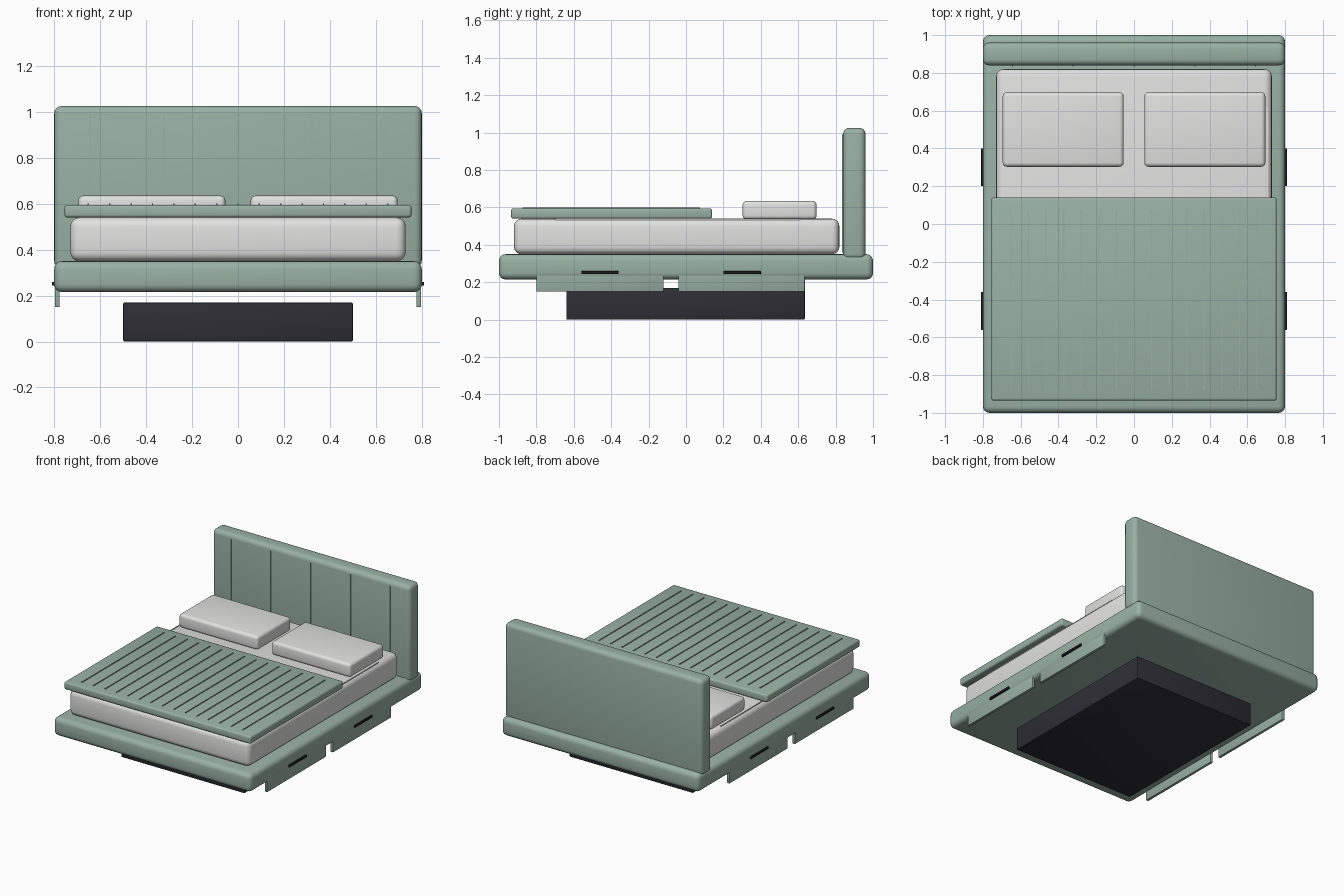
import bpy
import bmesh
import math
from mathutils import Vector

if "Cube" in bpy.data.objects:
    bpy.data.objects.remove(bpy.data.objects["Cube"])


def material(name, rgb):
    m = bpy.data.materials.new(name)
    m.diffuse_color = (*rgb, 1)
    m.use_nodes = True
    m.node_tree.nodes["Principled BSDF"].inputs["Base Color"].default_value = m.diffuse_color
    return m


GREEN = material("sage green fabric", (0.32, 0.44, 0.375))
WHITE = material("white linen", (0.76, 0.76, 0.755))
CHARCOAL = material("charcoal plinth", (0.028, 0.027, 0.036))
BLACK = material("black handle", (0.012, 0.012, 0.014))


def box(name, lo, hi, mat, bevel=0.0, segments=4):
    """Box between two corners, with optional rounded edges."""
    lo, hi = Vector(lo), Vector(hi)
    size = hi - lo
    bm = bmesh.new()
    bmesh.ops.create_cube(bm, size=1)
    for v in bm.verts:
        v.co = Vector(v.co[i] * size[i] for i in range(3))
    mesh = bpy.data.meshes.new(name)
    bm.to_mesh(mesh)
    bm.free()
    mesh.materials.append(mat)
    ob = bpy.data.objects.new(name, mesh)
    ob.location = (lo + hi) / 2
    bpy.context.collection.objects.link(ob)
    if bevel:
        mod = ob.modifiers.new("rounded edges", 'BEVEL')
        mod.width = bevel
        mod.segments = segments
        bpy.ops.object.select_all(action='DESELECT')
        ob.select_set(True)
        bpy.context.view_layer.objects.active = ob
        bpy.ops.object.modifier_apply(modifier=mod.name)
        bpy.ops.object.shade_smooth_by_angle(angle=math.radians(40))
    return ob


def side_box(name, x0, x1, y, z, mat, bevel=0.0, segments=3):
    """The same box on the left and right sides."""
    box(name + "_right", (x0, y[0], z[0]), (x1, y[1], z[1]), mat, bevel, segments)
    box(name + "_left", (-x1, y[0], z[0]), (-x0, y[1], z[1]), mat, bevel, segments)


# Base and upholstered frame
box("plinth", (-0.5, -0.64, 0), (0.5, 0.635, 0.17), CHARCOAL, 0.006, 2)
box("bed_frame", (-0.8, -1, 0.215), (0.8, 1, 0.35), GREEN, 0.035)

# Headboard with narrow vertical seams
box("headboard", (-0.8, 0.84, 0.32), (0.8, 0.96, 1.025), GREEN, 0.032)
for i in range(5):
    x = (i - 2) * 0.322
    box(f"headboard_seam_{i + 1}", (x - 0.003, 0.834, 0.36),
        (x + 0.003, 0.845, 0.99), GREEN)

# Mattress with piping along its upper edges
box("mattress", (-0.73, -0.92, 0.35), (0.73, 0.82, 0.54), WHITE, 0.04)
side_box("mattress_piping", 0.702, 0.71, (-0.7, 0.61), (0.53, 0.541), WHITE)

# Pillows
side_box("pillow", 0.055, 0.695, (0.303, 0.698), (0.535, 0.635), WHITE, 0.022, 4)

# Ribbed blanket
box("blanket", (-0.755, -0.935, 0.54), (0.755, 0.14, 0.595), GREEN, 0.012, 3)
for i in range(15):
    x = (i - 7) * 0.093
    box(f"blanket_rib_{i + 1}", (x - 0.003, -0.875, 0.59),
        (x + 0.003, 0.075, 0.6), GREEN)

# Two drawers and handles on each side
for name, y, handle in (("front", (-0.80, -0.12), (-0.56, -0.36)),
                        ("back", (-0.04, 0.635), (0.2, 0.4))):
    side_box(f"{name}_drawer", 0.777, 0.797, y, (0.15, 0.33), GREEN, 0.003, 2)
    side_box(f"{name}_handle", 0.796, 0.81, handle, (0.243, 0.259), BLACK, 0.002, 2)
